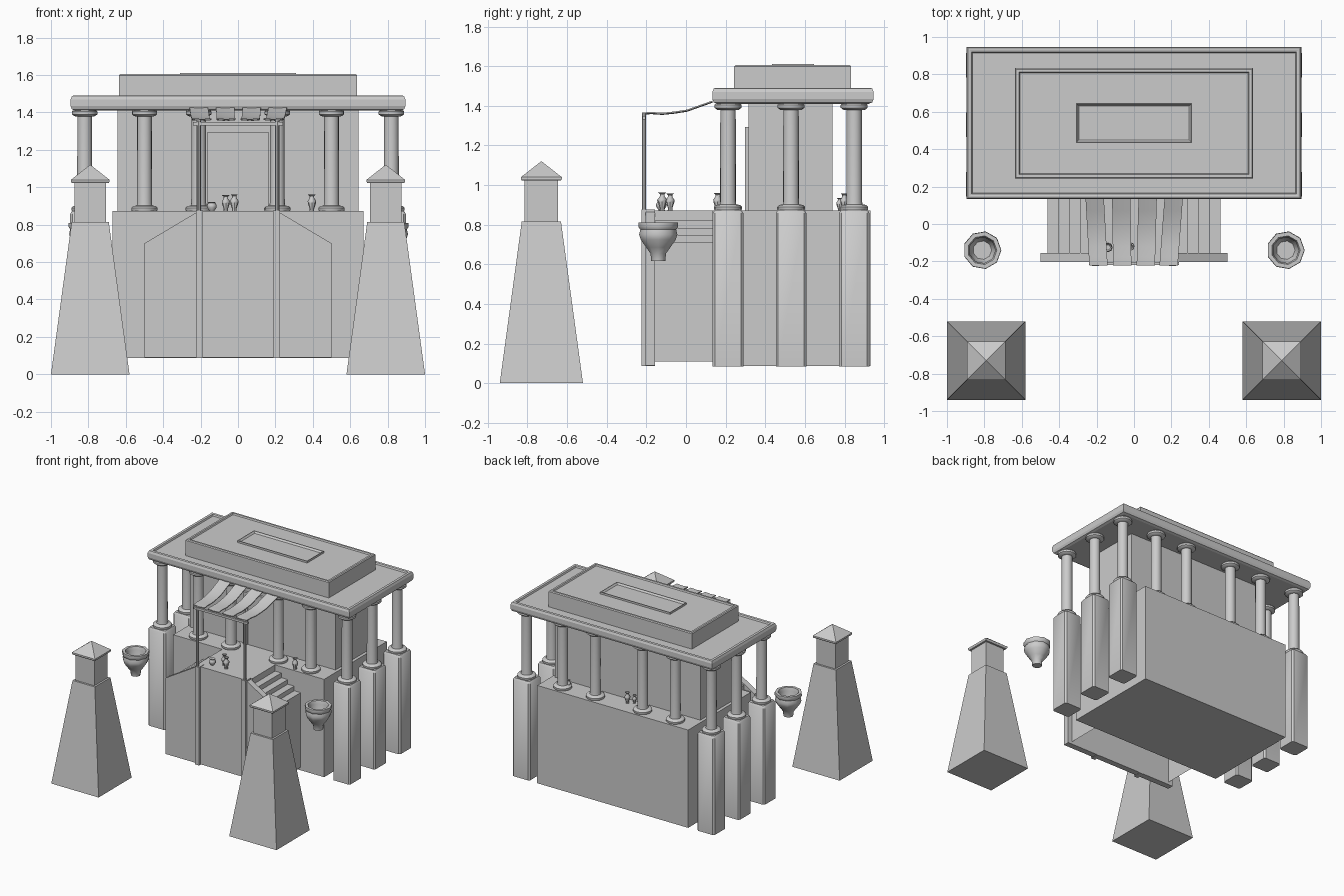
import bpy, bmesh, math
from mathutils import Vector


def make(name, bm, smooth=True, loc=(0, 0, 0)):
    bmesh.ops.recalc_face_normals(bm, faces=bm.faces)
    me = bpy.data.meshes.new(name)
    bm.to_mesh(me)
    bm.free()
    ob = bpy.data.objects.new(name, me)
    ob.location = loc
    bpy.context.collection.objects.link(ob)
    if smooth:
        bpy.ops.object.select_all(action='DESELECT')
        ob.select_set(True)
        bpy.context.view_layer.objects.active = ob
        bpy.ops.object.shade_smooth_by_angle(angle=math.radians(40))
    return ob


def loft(name, rings, smooth=True, loc=(0, 0, 0)):
    """Skin a stack of closed rings and cap both ends."""
    bm = bmesh.new()
    loops = [[bm.verts.new(p) for p in r] for r in rings]
    for a, b in zip(loops, loops[1:]):
        n = len(a)
        for i in range(n):
            bm.faces.new((a[i], a[(i + 1) % n], b[(i + 1) % n], b[i]))
    bm.faces.new(loops[0])
    bm.faces.new(loops[-1])
    return make(name, bm, smooth, loc)


def stack(name, x, y, levels):
    """Rectangular stack: levels are (half x, half y, z)."""
    return loft(name, [[(-a, -b, z), (a, -b, z), (a, b, z), (-a, b, z)] for a, b, z in levels],
                False, (x, y, 0))


def box(name, x0, x1, y0, y1, z0, z1):
    a, b = (x1 - x0) / 2, (y1 - y0) / 2
    return stack(name, (x0 + x1) / 2, (y0 + y1) / 2, [(a, b, z0), (a, b, z1)])


def lathe(name, profile, segs, loc, s=1.0):
    return loft(name, [[(r * s * math.cos(i * math.tau / segs), r * s * math.sin(i * math.tau / segs), z * s)
                        for i in range(segs)] for r, z in profile], True, loc)


def extrude_xz(name, pts, y0, y1):
    return loft(name, [[(x, y0, z) for x, z in pts], [(x, y1, z) for x, z in pts]], False)


# podium and inner chamber
box("podium", -0.67, 0.67, 0.135, 0.93, 0.087, 0.872)
box("chamber", -0.645, 0.645, 0.315, 0.74, 0.872, 1.42)

# door surround, stepped inner trim and door leaf
extrude_xz("door_surround", [(-0.165, 0.872), (-0.165, 1.292), (0.165, 1.292), (0.165, 0.872),
                             (0.145, 0.872), (0.145, 1.27), (-0.145, 1.27), (-0.145, 0.872)], 0.297, 0.32)
extrude_xz("door_trim", [(-0.145, 0.872), (-0.145, 1.27), (0.145, 1.27), (0.145, 0.872),
                         (0.13, 0.872), (0.13, 1.255), (-0.13, 1.255), (-0.13, 0.872)], 0.304, 0.32)
box("door_leaf", -0.13, 0.13, 0.31, 0.32, 0.872, 1.255)

# roof slab with raised rim, attic slab and shallow pool
ry = 0.54
stack("roof_slab", 0, ry, [(0.87, 0.382, 1.41), (0.888, 0.4, 1.417), (0.895, 0.407, 1.435),
                           (0.895, 0.407, 1.47), (0.888, 0.4, 1.487), (0.88, 0.392, 1.49),
                           (0.868, 0.38, 1.487), (0.863, 0.375, 1.475)])
stack("attic_slab", 0, ry - 0.002, [(0.636, 0.295, 1.47), (0.636, 0.295, 1.598), (0.63, 0.289, 1.605),
                                    (0.615, 0.274, 1.605), (0.61, 0.269, 1.595)])
stack("roof_pool", 0, ry, [(0.31, 0.106, 1.58), (0.31, 0.106, 1.61), (0.305, 0.101, 1.61), (0.295, 0.09, 1.597)])

# columns with round bases and capitals
shaft = [(0.066, 0.87), (0.07, 0.878), (0.07, 0.89), (0.06, 0.9), (0.042, 0.902), (0.04, 0.915),
         (0.039, 1.378), (0.055, 1.38), (0.068, 1.39), (0.068, 1.405), (0.062, 1.412)]
ys = (0.212, 0.53, 0.849)
spots = [(x, y) for y in (ys[0], ys[2]) for x in (-0.82, -0.5, -0.21, 0.21, 0.5, 0.82)]
spots += [(-0.82, ys[1]), (0.82, ys[1])]
for x, y in spots:
    lathe("column", shaft, 16, (x, y, 0))

# free-standing piers below the side columns, with chamfered corners
def pier_ring(h, c, z):
    return [(h, -h + c, z), (h, h - c, z), (h - c, h, z), (-h + c, h, z),
            (-h, h - c, z), (-h, -h + c, z), (-h + c, -h, z), (h - c, -h, z)]

for sx in (-0.82, 0.82):
    for y in ys:
        loft("pier", [pier_ring(0.077, 0.012, 0.085), pier_ring(0.077, 0.012, 0.858),
                      pier_ring(0.068, 0.012, 0.873)], True, (sx, y, 0))

# double staircase: open-bottomed shell between front wall and podium
half = [(0.462, 0.11), (0.462, 0.71), (0.405, 0.71), (0.405, 0.747), (0.347, 0.747), (0.347, 0.784),
        (0.29, 0.784), (0.29, 0.822), (0.235, 0.822), (0.235, 0.872)]
path = half + [(-x, z) for x, z in reversed(half)]
bm = bmesh.new()
rows = [[bm.verts.new((x, y, z)) for x, z in path] for y in (-0.158, 0.136)]
for i in range(len(path) - 1):
    bm.faces.new((rows[0][i], rows[0][i + 1], rows[1][i + 1], rows[1][i]))
make("stairs", bm, False)
extrude_xz("stair_front_wall", [(-0.5, 0.09), (0.5, 0.09), (0.5, 0.7), (0.21, 0.873),
                                (-0.21, 0.873), (-0.5, 0.7)], -0.204, -0.156)

# pilasters, awning poles and crossbar
for s in (-1, 1):
    box("pilaster", s * 0.206 - 0.018, s * 0.206 + 0.018, -0.224, -0.156, 0.088, 0.876)
    lathe("awning_pole", [(0.011, 0.87), (0.011, 1.36)], 8, (s * 0.21, -0.212, 0))
box("awning_crossbar", -0.24, 0.24, -0.22, -0.204, 1.33, 1.348)

# four sagging awning strips, fanning slightly towards the roof
prof = [(0.135, 1.42), (0.07, 1.397), (0.005, 1.374), (-0.06, 1.364), (-0.12, 1.358), (-0.175, 1.362), (-0.222, 1.359)]
for cf, cb in ((-0.19, -0.21), (-0.063, -0.068), (0.063, 0.073), (0.185, 0.212)):
    rings = []
    for y, z in prof:
        t = (y + 0.222) / 0.357
        c = cf + (cb - cf) * t
        rings.append([(c - 0.049, y, z), (c, y, z - 0.004), (c + 0.049, y, z),
                      (c + 0.049, y, z + 0.007), (c, y, z + 0.003), (c - 0.049, y, z + 0.007)])
    loft("awning_strip", rings)

# small jars on the landing and podium: (x, y, scale)
jar = [(0.013, 0), (0.012, 0.012), (0.022, 0.042), (0.023, 0.056), (0.012, 0.072), (0.012, 0.082),
       (0.021, 0.09), (0.014, 0.09), (0.008, 0.075)]
for x, y, s in ((-0.02, -0.12, 1.0), (-0.065, -0.08, 0.95), (0.395, 0.16, 0.98),
                (-0.04, 0.8, 0.95), (-0.085, 0.775, 0.7), (0.46, 0.83, 0.7)):
    lathe("jar", jar, 8, (x, y, 0.872), s)
lathe("small_bowl", [(0.012, 0), (0.026, 0.02), (0.026, 0.032), (0.018, 0.045), (0.022, 0.05), (0.014, 0.04)],
      8, (-0.14, -0.125, 0.872))
bowl = [(0.036, 0.618), (0.04, 0.655), (0.062, 0.685), (0.09, 0.725), (0.098, 0.75), (0.092, 0.775),
        (0.102, 0.79), (0.1, 0.81), (0.078, 0.81), (0.07, 0.785), (0.07, 0.74), (0.05, 0.7)]

# large urns and tapered front towers, one each side
for s in (-1, 1):
    lathe("urn", bowl, 9, (s * 0.811, -0.14, 0))
    stack("tower_body", s * 0.79, -0.73, [(0.21, 0.21, 0), (0.099, 0.099, 0.815)])
    stack("tower_neck", s * 0.79, -0.73, [(0.084, 0.084, 0.81), (0.084, 0.084, 1.03)])
    stack("tower_roof", s * 0.79, -0.73, [(0.098, 0.098, 1.022), (0.103, 0.103, 1.03),
                                          (0.103, 0.103, 1.04), (0.001, 0.001, 1.12)])
